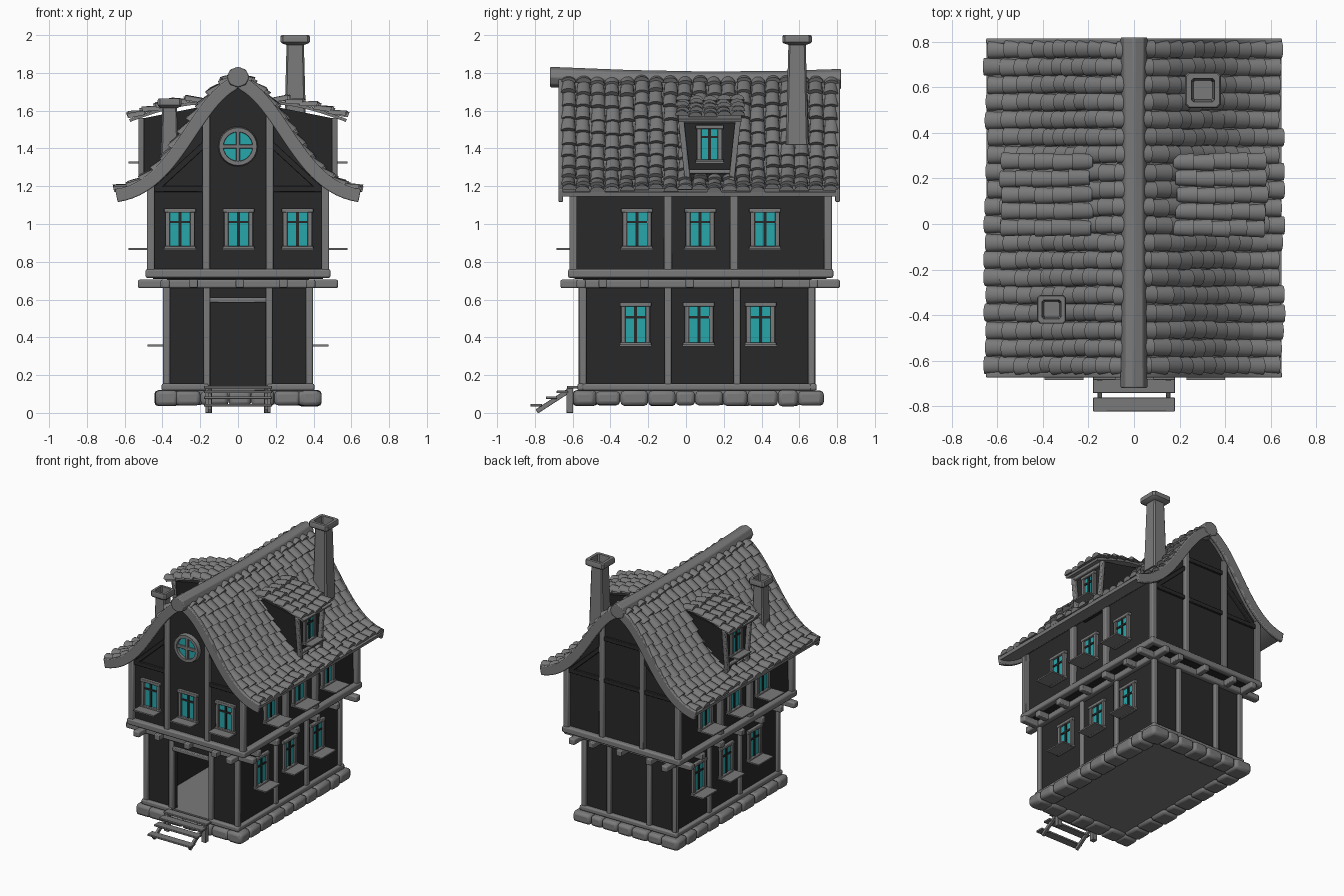
import bpy, bmesh, math, random
from mathutils import Vector, Matrix
from mathutils.geometry import interpolate_bezier

random.seed(4)
if "Cube" in bpy.data.objects:
    bpy.data.objects.remove(bpy.data.objects["Cube"])


def material(name, rgb):
    m = bpy.data.materials.new(name)
    m.use_nodes = True
    m.diffuse_color = (*rgb, 1)
    m.node_tree.nodes["Principled BSDF"].inputs["Base Color"].default_value = (*rgb, 1)
    return m


GREY = material("weathered grey", (0.195, 0.195, 0.195))
DARK = material("dark plaster", (0.022, 0.022, 0.022))
TEAL = material("teal glass", (0.02, 0.38, 0.41))

parts = {}


def part(name, mat=GREY, bevel=0.0):
    """Return the mesh being collected under this part name."""
    if name not in parts:
        parts[name] = (bmesh.new(), mat, bevel)
    return parts[name][0]


def box(bm, lo, hi, m=Matrix()):
    lo, hi = Vector(lo), Vector(hi)
    d = hi - lo
    bmesh.ops.create_cube(bm, size=1, matrix=m @ Matrix.Translation((lo + hi) / 2) @ Matrix.Diagonal((*d, 1)))


def beam(bm, a, b, w, d):
    """Square timber from a to b."""
    a, b = Vector(a), Vector(b)
    rot = (b - a).to_track_quat('Z', 'Y').to_matrix().to_4x4()
    size = Matrix.Diagonal((w, d, (b - a).length, 1))
    bmesh.ops.create_cube(bm, size=1, matrix=Matrix.Translation((a + b) / 2) @ rot @ size)


def sweep(bm, rings, loop=False):
    """Bridge a row of equal rings, capped unless looped."""
    vs = [[bm.verts.new(c) for c in r] for r in rings]
    n = len(vs[0])
    for i in range(len(vs) if loop else len(vs) - 1):
        a, b = vs[i], vs[(i + 1) % len(vs)]
        for j in range(n):
            bm.faces.new((a[j], a[(j + 1) % n], b[(j + 1) % n], b[j]))
    if not loop:
        bm.faces.new(vs[0])
        bm.faces.new(vs[-1])


# Roof curve: one bell-shaped slope, mirrored for the whole gable
slope = [Vector((p.x, 0, p.y)) for p in interpolate_bezier(
    (0, 1.76), (0.24, 1.66), (0.32, 1.2), (0.645, 1.155), 25)]
gable = [Vector((-p.x, 0, p.z)) for p in slope[:0:-1]] + slope


def ribbon(bm, pts, lo, hi, y0, y1):
    rings = []
    for i, p in enumerate(pts):
        t = (pts[min(i + 1, len(pts) - 1)] - pts[max(i - 1, 0)]).normalized()
        n = Vector((-t.z, 0, t.x))
        rings.append([p + n * o + Vector((0, y, 0)) for o, y in ((lo, y0), (hi, y0), (hi, y1), (lo, y1))])
    sweep(bm, rings)


def along(pts, f):
    """Point and direction at fraction f of a path's length."""
    lens = [(b - a).length for a, b in zip(pts, pts[1:])]
    s = f * sum(lens)
    for a, b, l in zip(pts, pts[1:], lens):
        if s <= l or b is pts[-1]:
            return a + (b - a) * (s / l), (b - a).normalized()
        s -= l


def tiles(bm, pts, rows, cols, y0, y1, side, raised):
    """Overlapping barrel tiles laid over a slope."""
    step = (y1 - y0) / cols
    length = sum((b - a).length for a, b in zip(pts, pts[1:])) / rows
    for c in range(cols):
        shift = random.uniform(-0.2, 0.15)
        for r in range(rows):
            p, t = along(pts, max((r + 0.38 + shift + random.uniform(-0.06, 0.06)) / rows, 0.02))
            n = Vector((-t.z, 0, t.x))
            y = y0 + (c + 0.5) * step + random.uniform(-0.004, 0.004)
            rings = []
            tip = random.uniform(0.008, 0.02)
            for end, rad, lift in ((-0.6, 0.45, -0.004), (0.56, 0.51, tip)):
                mid = p + t * end * length + n * (lift + raised)
                ring = []
                for k in range(8):
                    a = math.pi * k / 7
                    q = mid + n * math.sin(a) * rad * step * 0.75
                    ring.append((q.x * side, y + math.cos(a) * rad * step, q.z))
                rings.append(ring)
            sweep(bm, rings)


# Main roof
ribbon(part("roof_deck"), gable, -0.01, 0.014, -0.655, 0.795)
for y in (-0.675, 0.79):
    ribbon(part("barge_boards", GREY, 0.006), gable, -0.04, 0.03, y, y + 0.025)
for s in (1, -1):
    tiles(part("roof_tiles"), slope, 11, 19, -0.66, 0.805, s, 0.01)
ridge = []
for y, z, r in ((-0.72, 1.778, 0.06), (-0.3, 1.765, 0.056), (0.1, 1.757, 0.056), (0.5, 1.76, 0.056), (0.82, 1.767, 0.06)):
    ridge.append([(r * math.cos(k * math.pi / 4), y, z + 0.92 * r * math.sin(k * math.pi / 4)) for k in range(8)])
sweep(part("ridge_log", GREY, 0.006), ridge)

# Upper storey, a solid with a gable outline
outline = [(-0.45, 0.71)] + [(p.x, p.z - 0.005) for p in gable if abs(p.x) < 0.45] + [(0.45, 0.71)]
sweep(part("upper_walls", DARK), [[(x, y, z) for x, z in outline] for y in (-0.59, 0.745)])

# Lower storey with an open doorway
w = part("lower_walls", DARK)
for s in (1, -1):
    box(w, (s * 0.36 - 0.015, -0.545, 0.13), (s * 0.36 + 0.015, 0.665, 0.72))
    box(w, (s * 0.26 - 0.115, -0.545, 0.13), (s * 0.26 + 0.115, -0.515, 0.72))
box(w, (-0.37, 0.635, 0.13), (0.37, 0.665, 0.72))
box(w, (-0.15, -0.545, 0.61), (0.15, -0.515, 0.72))
box(part("ground_floor"), (-0.38, -0.55, 0.06), (0.38, 0.67, 0.14))

# Foundation stones
st = part("foundation_stones", GREY, 0.02)


def stone_row(a, b, count):
    a, b = Vector(a), Vector(b)
    d = (b - a).normalized()
    marks = [0] + [(i + random.uniform(-0.2, 0.2)) / count for i in range(1, count)] + [1]
    for f, g in zip(marks, marks[1:]):
        lo, hi = a.lerp(b, f) + d * 0.001, a.lerp(b, g) - d * 0.001
        depth = Vector((d.y, d.x, 0)) * random.uniform(0.058, 0.066)
        tall = Vector((0, 0, random.uniform(0.036, 0.043)))
        box(st, lo - depth - tall, hi + depth + tall)


for s in (1, -1):
    stone_row((s * 0.378, -0.595, 0.078), (s * 0.378, 0.725, 0.078), 10)
for y in (-0.535, 0.665):
    stone_row((-0.435, y, 0.078), (0.435, y, 0.078), 7)

# Timber rings: sill plate, wall-top beams and the overhanging upper sill
fr = part("floor_beams", GREY, 0.01)
for s in (1, -1):
    box(fr, (s * 0.385 - 0.018, -0.565, 0.118), (s * 0.385 + 0.018, 0.69, 0.155))
    box(fr, (s * 0.385 - 0.025, -0.665, 0.66), (s * 0.385 + 0.025, 0.815, 0.706))
    box(fr, (s * 0.46 - 0.03, -0.625, 0.715), (s * 0.46 + 0.03, 0.775, 0.761))
    box(fr, (s * 0.28 - 0.125, -0.575, 0.118), (s * 0.28 + 0.125, -0.54, 0.155))
box(fr, (-0.405, 0.655, 0.118), (0.405, 0.692, 0.155))
for y, y2 in ((-0.595, -0.555), (0.75, 0.675)):
    box(fr, (-0.53, y2 - 0.025, 0.66), (0.53, y2 + 0.025, 0.706))
    box(fr, (-0.49, y - 0.03, 0.715), (0.49, y + 0.03, 0.761))
jo = part("joists", GREY, 0.006)
for y in (-0.44, -0.22, 0.02, 0.26, 0.49):
    beam(jo, (-0.493, y, 0.685), (0.493, y, 0.685), 0.044, 0.044)
for x in (-0.235, 0.01, 0.24):
    beam(jo, (x, -0.633, 0.685), (x, 0.788, 0.685), 0.044, 0.044)

# Upright posts
po = part("wall_posts", GREY, 0.007)
for s in (1, -1):
    for y in (-0.545, -0.095, 0.27, 0.665):
        beam(po, (s * 0.378, y, 0.14), (s * 0.378, y, 0.67), 0.036, 0.036)
    for y in (-0.597, -0.095, 0.255, 0.752):
        beam(po, (s * 0.462, y, 0.74), (s * 0.462, y, 1.23), 0.042, 0.042)
    for y in (-0.55, 0.668):
        beam(po, (s * 0.165, y, 0.14), (s * 0.165, y, 0.67), 0.036, 0.036)
    for y in (-0.597, 0.752):
        beam(po, (s * 0.168, y, 0.74), (s * 0.168, y, 1.6), 0.038, 0.038)
beam(part("door_lintel", GREY, 0.005), (-0.15, -0.553, 0.597), (0.15, -0.553, 0.597), 0.028, 0.028)

# Dark gable braces
br = part("gable_braces", DARK, 0.004)
for y in (-0.592, 0.747):
    for s in (1, -1):
        beam(br, (s * 0.18, y, 1.42), (s * 0.44, y, 1.18), 0.03, 0.03)
        beam(br, (s * 0.17, y, 1.185), (s * 0.45, y, 1.185), 0.03, 0.03)
for z in (1.185, 1.5):
    beam(br, (-0.15, 0.747, z), (0.15, 0.747, z), 0.03, 0.03)


# Windows: local x across, -y outward, z up
def window(loc, turn, height=0.22, width=0.155, sill=0.13):
    m = Matrix.Translation(loc) @ Matrix.Rotation(math.radians(turn), 4, 'Z')
    h, e = width / 2, height / 2
    f = part("window_frames", GREY, 0.004)
    for s in (1, -1):
        box(f, (s * (h - 0.013) - 0.012, -0.019, -e), (s * (h - 0.013) + 0.012, 0.01, e), m)
        box(f, (-h - 0.006, -0.022, s * (e - 0.011) - 0.011), (h + 0.006, 0.01, s * (e - 0.011) + 0.011), m)
    box(part("window_sills"), (-h - 0.008, -sill, 0.001 - e), (h + 0.008, 0.01, 0.011 - e), m)
    box(part("window_glass", TEAL), (0.02 - h, -0.005, 0.02 - e), (h - 0.02, 0.01, e - 0.02), m)
    bars = part("window_bars", DARK)
    box(bars, (-0.008, -0.011, 0.02 - e), (0.008, 0, e - 0.02), m)
    box(bars, (0.02 - h, -0.011, 0.032), (h - 0.02, 0, 0.045), m)


for x in (-0.307, 0.003, 0.315):
    window((x, -0.59, 0.972), 0, sill=0.095)
for s in (1, -1):
    for y in (-0.26, 0.075, 0.418):
        window((s * 0.45, y, 0.972), s * 90)
    for y in (-0.267, 0.068, 0.395):
        window((s * 0.375, y, 0.468), s * 90, 0.235, sill=0.105)

# Round gable window
rings = []
for k in range(24):
    a = k * math.tau / 24
    rings.append([(r * math.cos(a), y, 1.41 + r * math.sin(a))
                  for r, y in ((0.075, -0.58), (0.078, -0.62), (0.1, -0.62), (0.107, -0.58))])
sweep(part("round_window_frame"), rings, True)
disc = Matrix.Translation((0, -0.59, 1.41)) @ Matrix.Rotation(math.pi / 2, 4, 'X')
bmesh.ops.create_cone(part("round_window_glass", TEAL), cap_ends=True, segments=24,
                      radius1=0.08, radius2=0.08, depth=0.02, matrix=disc)
rb = part("round_window_bars", GREY, 0.004)
beam(rb, (-0.08, -0.603, 1.41), (0.08, -0.603, 1.41), 0.022, 0.022)
beam(rb, (0, -0.603, 1.33), (0, -0.603, 1.49), 0.022, 0.022)

# Dormers on both slopes
cover = [Vector((p.x, 0, p.y)) for p in interpolate_bezier((0.2, 1.645), (0.32, 1.64), (0.44, 1.602), (0.575, 1.552), 9)]
for s in (1, -1):
    low = [(0.2, 1.22), (0.5, 1.22), (0.5, 1.56), (0.2, 1.62)]
    sweep(part("dormer_walls", DARK),
          [[(s * x, 0.125 + k * (0.115 if z < 1.3 else 0.155), z) for x, z in low] for k in (-1, 1)])
    dp = part("dormer_posts", GREY, 0.006)
    for k in (-1, 1):
        beam(dp, (s * 0.512, 0.125 + k * 0.115, 1.22), (s * 0.512, 0.125 + k * 0.152, 1.56), 0.03, 0.03)
    beam(dp, (s * 0.512, 0.0, 1.277), (s * 0.512, 0.25, 1.277), 0.022, 0.022)
    beam(dp, (s * 0.512, -0.04, 1.548), (s * 0.512, 0.29, 1.548), 0.026, 0.026)
    window((s * 0.5, 0.125, 1.422), s * 90, 0.205, 0.135, 0.08)
    ribbon(part("dormer_deck"), [Vector((s * p.x, 0, p.z)) for p in cover][::s], -0.012, 0.004, -0.04, 0.295)
    tiles(part("dormer_tiles"), cover, 5, 5, -0.055, 0.31, s, 0)

# Chimneys, hollow at the top
for name, x, y, bottom, top, base, neck, cap in (
        ("large_chimney", 0.303, 0.588, 1.42, 2.0, 0.06, 0.046, 0.078),
        ("small_chimney", -0.362, -0.375, 1.3, 1.665, 0.048, 0.039, 0.063)):
    rings = []
    for h, z in ((base, bottom), (neck, top - 0.052), (cap * 0.9, top - 0.044), (cap, top - 0.036),
                 (cap, top - 0.008), (cap * 0.94, top), (cap * 0.66, top), (cap * 0.54, top - 0.1)):
        c = h * 0.82
        rings.append([(x + u, y + v, z) for u, v in ((h, -c), (h, c), (c, h), (-c, h), (-h, c), (-h, -c), (-c, -h), (c, -h))])
    sweep(part(name), rings)

# Entrance steps
sp = part("entrance_steps", GREY, 0.003)
for y, z in ((-0.793, 0.042), (-0.712, 0.082), (-0.655, 0.112), (-0.6, 0.137)):
    box(sp, (-0.18, y - 0.03, z - 0.008), (0.18, y + 0.03, z + 0.006))
for s in (1, -1):
    beam(sp, (s * 0.15, -0.79, 0.008), (s * 0.15, -0.62, 0.118), 0.02, 0.025)
    beam(sp, (s * 0.155, -0.615, 0), (s * 0.155, -0.615, 0.13), 0.036, 0.036)

# Turn every collected part into an object
for name, (bm, mat, bevel) in parts.items():
    bmesh.ops.recalc_face_normals(bm, faces=bm.faces)
    me = bpy.data.meshes.new(name)
    bm.to_mesh(me)
    bm.free()
    me.materials.append(mat)
    me.shade_smooth()
    me.set_sharp_from_angle(angle=math.radians(35))
    ob = bpy.data.objects.new(name, me)
    bpy.context.collection.objects.link(ob)
    if bevel:
        mod = ob.modifiers.new("soft edges", 'BEVEL')
        mod.width, mod.segments, mod.limit_method = bevel, 2, 'ANGLE'
